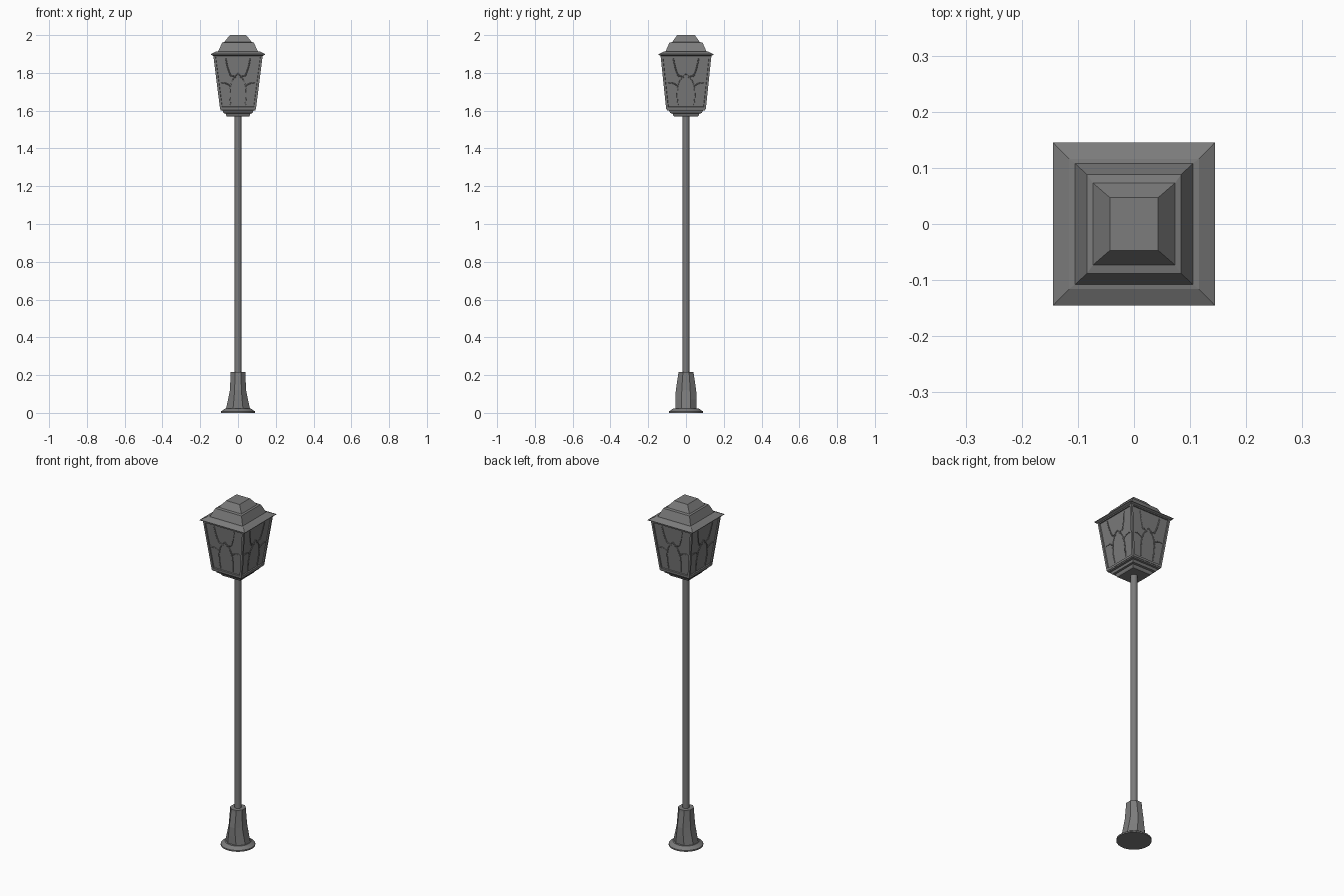
import bpy, bmesh, math
from mathutils import Vector

if "Cube" in bpy.data.objects:
    bpy.data.objects.remove(bpy.data.objects["Cube"])

iron = bpy.data.materials.new("dark_iron")
iron.diffuse_color = (.2, .2, .2, 1)
iron.use_nodes = True
iron.node_tree.nodes["Principled BSDF"].inputs["Base Color"].default_value = iron.diffuse_color


def loft(name, rings, n, smooth=False, recess=None):
    """Stack n-sided rings (half width x, half width y, z); flats face the axes."""
    bm = bmesh.new()
    k = 1 / math.cos(math.pi / n)
    loops = []
    for hx, hy, z in rings:
        loops.append([bm.verts.new((hx * k * math.cos((i + .5) * math.tau / n),
                                    hy * k * math.sin((i + .5) * math.tau / n), z))
                      for i in range(n)])
    sides = []
    for a, b in zip(loops, loops[1:]):
        for i in range(n):
            j = (i + 1) % n
            sides.append(bm.faces.new((a[i], a[j], b[j], b[i])))
    bm.faces.new(loops[0][::-1])
    bm.faces.new(loops[-1])
    bm.normal_update()
    if recess:
        bmesh.ops.inset_individual(bm, faces=sides, thickness=recess[0])
        bmesh.ops.inset_individual(bm, faces=sides, thickness=.002, depth=-recess[1])
    me = bpy.data.meshes.new(name)
    bm.to_mesh(me)
    bm.free()
    me.materials.append(iron)
    ob = bpy.data.objects.new(name, me)
    bpy.context.collection.objects.link(ob)
    if smooth:
        bpy.ops.object.select_all(action='DESELECT')
        ob.select_set(True)
        bpy.context.view_layer.objects.active = ob
        bpy.ops.object.shade_smooth_by_angle(angle=math.radians(35))
    return ob


# Foot disc, octagonal base and pole
loft("foot_disc", [(.09, .09, 0), (.09, .09, .008), (.077, .077, .016), (.068, .068, .023)], 24, True)
loft("flared_base", [(.064, .056, .02), (.053, .056, .07), (.043, .054, .12),
                     (.039, .041, .205), (.039, .04, .217)], 8)
loft("pole", [(.018, .018, .2), (.018, .018, 1.58)], 16, True)

# Lantern underside steps
loft("lantern_bottom", [(.058, .063, 1.568), (.062, .067, 1.574), (.066, .071, 1.585),
                        (.077, .083, 1.587), (.081, .09, 1.6), (.092, .1, 1.602), (.094, .105, 1.612)], 4)

# Lantern body with four recessed panels
Z0, Z1 = 1.608, 1.895
loft("lantern_body", [(.095, .105, Z0), (.131, .135, Z1)], 4, recess=(.016, .006))

# Stepped roof
loft("roof", [(.13, .134, 1.89), (.144, .145, 1.896), (.144, .145, 1.899), (.116, .116, 1.913),
              (.105, .108, 1.914), (.084, .088, 1.96), (.073, .073, 1.963), (.043, .047, 2.0)], 4)


# Branching ribs over each panel, in panel coordinates u (-1..1) and v (0..1)
def arc(a, c, b, n=5):
    a, b, c = Vector(a), Vector(b), Vector(c)
    return [a * (1 - t) ** 2 + c * 2 * t * (1 - t) + b * t * t for t in (i / n for i in range(n + 1))]


half = [arc((.4, .08), (.52, .5), (0, .66)),
        arc((.36, .42), (.55, .5), (.8, .48)),
        arc((.38, .62), (.2, .62), (.1, .58)),
        arc((.3, .6), (.45, .7), (.5, .93))]
paths = [[(s * p.x, p.y) for p in a] for a in half for s in (-1, 1)]

for k, name in enumerate(("front", "right", "back", "left")):
    cu = bpy.data.curves.new(name + "_panel_ribs", 'CURVE')
    cu.dimensions = '3D'
    cu.bevel_depth = .003
    cu.bevel_resolution = 0
    cu.use_fill_caps = True
    cu.materials.append(iron)
    for path in paths:
        sp = cu.splines.new('POLY')
        sp.points.add(len(path) - 1)
        for pt, (u, v) in zip(sp.points, path):
            hx, hy = .095 + .036 * v, .105 + .03 * v
            w, d = (hx, hy) if k % 2 == 0 else (hy, hx)
            x, y = u * w, -(d - .005)
            c, s = ((1, 0), (0, 1), (-1, 0), (0, -1))[k]
            pt.co = (c * x - s * y, s * x + c * y, Z0 + v * (Z1 - Z0), 1)
    bpy.context.collection.objects.link(bpy.data.objects.new(cu.name, cu))
